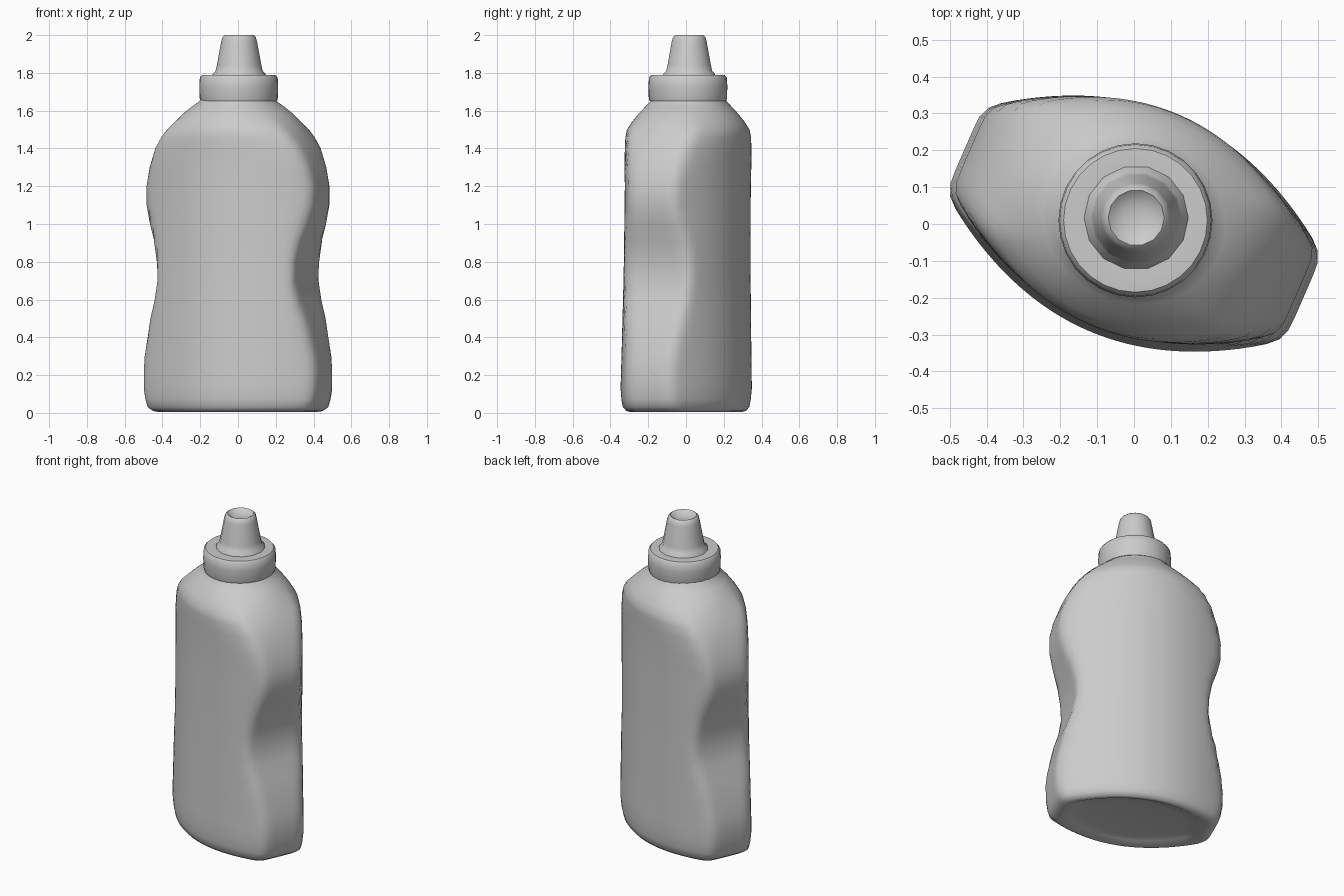
import bpy
import math

old = bpy.data.objects.get("Cube")
if old:
    bpy.data.objects.remove(old, do_unlink=True)

grey = bpy.data.materials.new("plain grey")
grey.use_nodes = True
GREY = (0.6, 0.6, 0.6, 1)
grey.diffuse_color = GREY
shader = next(n for n in grey.node_tree.nodes if n.type == 'BSDF_PRINCIPLED')
shader.inputs["Base Color"].default_value = GREY
shader.inputs["Roughness"].default_value = 0.6

TURN = math.radians(-23.5)
LEAN = 0.008  # slight backward lean of the body


def loft(name, rings, angle):
    """Skin a stack of equal rings and close both ends."""
    n = len(rings[0])
    verts = [p for ring in rings for p in ring]
    faces = [(i * n + j, i * n + (j + 1) % n, (i + 1) * n + (j + 1) % n, (i + 1) * n + j)
             for i in range(len(rings) - 1) for j in range(n)]
    faces.append(tuple(reversed(range(n))))
    faces.append(tuple(range(len(verts) - n, len(verts))))
    mesh = bpy.data.meshes.new(name)
    mesh.from_pydata(verts, [], faces)
    mesh.materials.append(grey)
    obj = bpy.data.objects.new(name, mesh)
    bpy.context.collection.objects.link(obj)
    bpy.ops.object.select_all(action='DESELECT')
    obj.select_set(True)
    bpy.context.view_layer.objects.active = obj
    bpy.ops.object.shade_smooth_by_angle(angle=math.radians(angle))
    return obj


def body_ring(z, length, depth, roundness, scale=1, n=96):
    """Bowed front and back with flat ends, blended towards an ellipse."""
    ring = []
    for j in range(n):
        a = 2 * math.pi * j / n
        c, s = abs(math.cos(a)) + 1e-4, abs(math.sin(a)) + 1e-4
        end = length / c
        side = (math.sqrt(s * s + 3 * depth * c * c) - s) / (1.5 * c * c)
        box = (end ** -36 + side ** -36) ** (-1 / 36)
        oval = 1 / math.hypot(c / length, s / depth)
        r = scale * (box + (oval - box) * roundness)
        ring.append((r * math.cos(a + TURN), r * math.sin(a + TURN) + LEAN * z, z))
    return ring


def turned(name, profile, sides, centre, angle):
    """Revolve (radius, height) points."""
    rings = [[(centre[0] + r * math.cos(2 * math.pi * j / sides),
               centre[1] + r * math.sin(2 * math.pi * j / sides), z) for j in range(sides)]
             for r, z in profile]
    return loft(name, rings, angle)


# Bottle body: recessed base, pinched waist, sloping shoulder, neck
# (height, half length, half depth, roundness, scale)
sections = [
    (0.032, 0.49, 0.315, 0.2, 0.6), (0.025, 0.49, 0.315, 0.1, 0.74),
    (0.005, 0.49, 0.315, 0, 0.85), (0.01, 0.49, 0.315, 0, 0.91),
    (0.03, 0.492, 0.315, 0, 0.965), (0.07, 0.496, 0.316, 0, 0.985),
    (0.13, 0.499, 0.316, 0, 1), (0.22, 0.502, 0.314, 0, 1),
    (0.3, 0.493, 0.312, 0, 1), (0.4, 0.47, 0.31, 0, 1),
    (0.5, 0.446, 0.308, 0, 1), (0.6, 0.412, 0.306, 0, 1),
    (0.7, 0.393, 0.304, 0, 1), (0.8, 0.399, 0.303, 0, 1),
    (0.9, 0.42, 0.302, 0, 1), (1.0, 0.457, 0.302, 0, 1),
    (1.1, 0.484, 0.301, 0, 1), (1.2, 0.485, 0.301, 0, 1),
    (1.3, 0.461, 0.303, 0.06, 1), (1.4, 0.426, 0.306, 0.22, 1),
    (1.46, 0.394, 0.31, 0.42, 1), (1.5, 0.368, 0.308, 0.6, 1),
    (1.54, 0.338, 0.287, 0.8, 1), (1.58, 0.301, 0.259, 0.95, 1),
    (1.62, 0.25, 0.226, 1, 1), (1.65, 0.205, 0.2, 1, 1),
    (1.68, 0.19, 0.19, 1, 1),
]
loft("bottle_body", [body_ring(*s) for s in sections], 50)

# Screw cap collar
turned("cap_collar", [
    (0.185, 1.648), (0.203, 1.652), (0.207, 1.665), (0.209, 1.73), (0.206, 1.775),
    (0.195, 1.788), (0.15, 1.79), (0.1, 1.785),
], 28, (0.004, 0.01), 40)

# Tapered nozzle with a flared foot and a shallow dished tip
turned("nozzle", [
    (0.145, 1.775), (0.14, 1.795), (0.125, 1.81), (0.118, 1.84), (0.095, 1.965),
    (0.088, 1.99), (0.076, 2.0), (0.064, 1.99), (0.035, 1.978),
], 14, (0.006, 0.017), 50)
